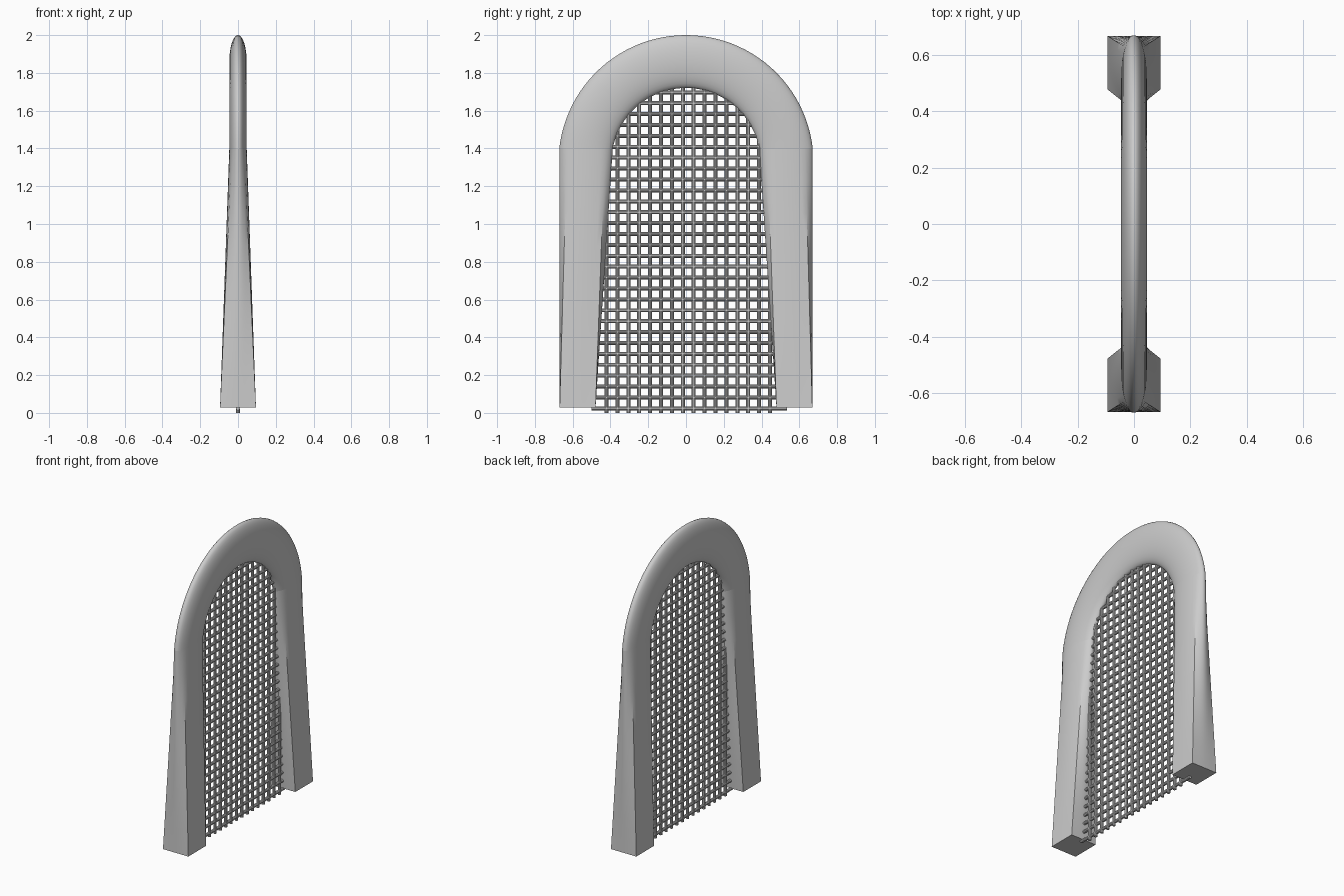
import bpy, bmesh, math
from mathutils import Matrix, Vector

if "Cube" in bpy.data.objects:
    bpy.data.objects.remove(bpy.data.objects["Cube"])

N = 32                      # points around the frame section
ARC_Z, SPRING_Z = 1.325, 1.40
R_MID, R_HALF, X_HALF = 0.535, 0.14, 0.046
DROP = SPRING_Z - ARC_Z


def finish(name, bm, angle=35):
    bmesh.ops.recalc_face_normals(bm, faces=bm.faces)
    me = bpy.data.meshes.new(name)
    bm.to_mesh(me)
    bm.free()
    for p in me.polygons:
        p.use_smooth = True
    me.set_sharp_from_angle(angle=math.radians(angle))
    ob = bpy.data.objects.new(name, me)
    bpy.context.collection.objects.link(ob)
    return ob


def loft(name, rings, cap_start=True, cap_end=True):
    bm = bmesh.new()
    vs = [[bm.verts.new(p) for p in ring] for ring in rings]
    for a, b in zip(vs, vs[1:]):
        for i in range(N):
            j = (i + 1) % N
            bm.faces.new((a[i], a[j], b[j], b[i]))
    if cap_start:
        bm.faces.new(vs[0])
    if cap_end:
        bm.faces.new(vs[-1])
    return finish(name, bm)


section = [(math.cos(2 * math.pi * i / N), math.sin(2 * math.pi * i / N)) for i in range(N)]

# Rounded arch, both ends cut level at the spring line
STEPS = 48
rings = []
for s in range(STEPS + 1):
    ring = []
    for c, d in section:
        r = R_MID + R_HALF * c
        a0 = math.asin(DROP / r)
        a = a0 + (math.pi - 2 * a0) * s / STEPS
        ring.append((X_HALF * d, r * math.cos(a), ARC_Z + r * math.sin(a)))
    rings.append(ring)
loft("arch_top", rings, False, False)

# Legs blend from the arch section to a square-cornered foot
for side, name in ((1, "leg_back"), (-1, "leg_front")):
    rings = []
    for k in range(9):
        t = k / 8
        ring = []
        for c, d in section:
            m = max(abs(c), abs(d))
            r = R_MID + R_HALF * c
            foot = Vector((0.095 * d / m, side * (0.574 + 0.095 * c / m), 0.028))
            top = Vector((X_HALF * d, side * math.sqrt(r * r - DROP * DROP), SPRING_Z))
            ring.append(foot.lerp(top, t))
        rings.append(ring)
    loft(name, rings)


# Wire grid filling the opening
def bar(bm, a, b, radius=0.0105):
    a, b = Vector(a), Vector(b)
    axis = b - a
    rot = axis.to_track_quat('Z', 'Y').to_matrix().to_4x4()
    bmesh.ops.create_cone(bm, cap_ends=True, segments=10, radius1=radius, radius2=radius,
                          depth=axis.length, matrix=Matrix.Translation((a + b) / 2) @ rot)


PITCH, R_GRID = 0.0577, 0.45
bm = bmesh.new()
for k in range(-7, 9):
    y = -0.017 + PITCH * k
    bar(bm, (0, y, 0), (0, y, ARC_Z + math.sqrt(max(R_GRID ** 2 - y * y, 0))))
finish("grid_uprights", bm)

bm = bmesh.new()
for k in range(30):
    z = 0.024 + PITCH * k
    if z > SPRING_Z:
        h = math.sqrt(R_GRID ** 2 - (z - ARC_Z) ** 2)
        bar(bm, (0, -h, z), (0, h, z))
    else:
        bar(bm, (0, -0.5, z), (0, 0.535, z))
finish("grid_crossbars", bm)
